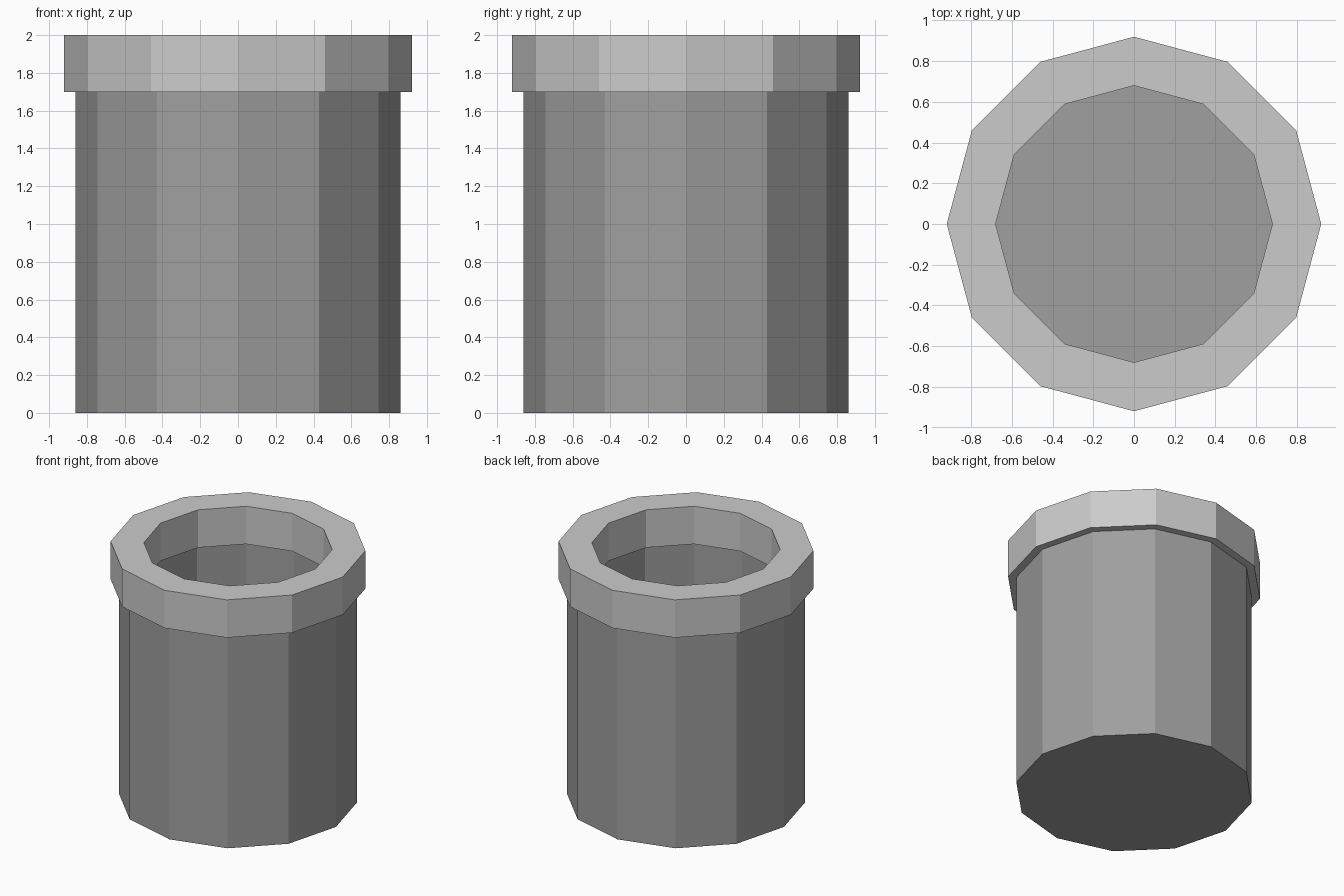
import bpy, bmesh, math

if "Cube" in bpy.data.objects:
    bpy.data.objects.remove(bpy.data.objects["Cube"])

SIDES = 12


def lathe(name, profile, closed=False):
    """Turn an (r, z) profile into a 12-sided solid; open ends get flat caps."""
    bm = bmesh.new()
    rings = []
    for r, z in profile:
        rings.append([bm.verts.new((r * math.cos(2 * math.pi * i / SIDES),
                                    r * math.sin(2 * math.pi * i / SIDES), z))
                      for i in range(SIDES)])
    pairs = list(zip(rings, rings[1:]))
    if closed:
        pairs.append((rings[-1], rings[0]))
    else:
        bm.faces.new(rings[0])
        bm.faces.new(rings[-1])
    for a, b in pairs:
        for i in range(SIDES):
            j = (i + 1) % SIDES
            bm.faces.new((a[i], a[j], b[j], b[i]))
    bmesh.ops.recalc_face_normals(bm, faces=bm.faces)
    mesh = bpy.data.meshes.new(name)
    bm.to_mesh(mesh)
    bm.free()
    obj = bpy.data.objects.new(name, mesh)
    bpy.context.collection.objects.link(obj)
    return obj


# Hollow container with a thick wall and floor
body = lathe("container_body", [(0.86, 0), (0.86, 1.7), (0.70, 1.7), (0.70, 0.14)])
dark = bpy.data.materials.new("dark_grey")
dark.diffuse_color = (0.35, 0.35, 0.35, 1)
dark.use_nodes = True
dark.node_tree.nodes["Principled BSDF"].inputs["Base Color"].default_value = dark.diffuse_color
body.data.materials.append(dark)

# Wider collar around the opening
lathe("rim", [(0.92, 1.7), (0.92, 2.0), (0.68, 2.0), (0.68, 1.7)], closed=True)
